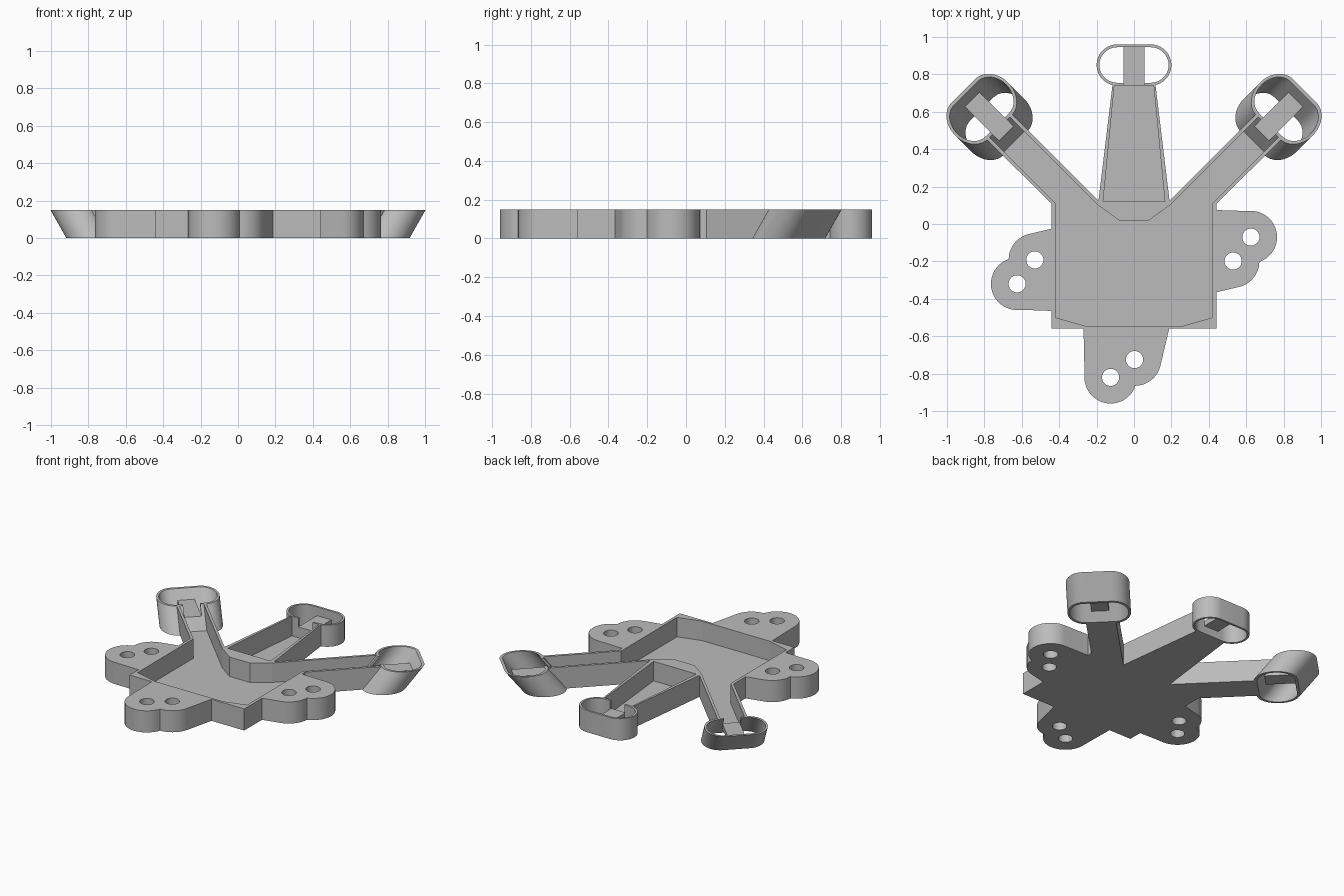
import bpy, bmesh, math
from mathutils import Matrix

if "Cube" in bpy.data.objects:
    bpy.data.objects.remove(bpy.data.objects["Cube"])

H, FLOOR, SLOT = 0.15, 0.015, 0.09
R2 = math.sqrt(2)

gray = bpy.data.materials.new("plain gray")
gray.diffuse_color = (0.5, 0.5, 0.5, 1)
gray.use_nodes = True
gray.node_tree.nodes["Principled BSDF"].inputs["Base Color"].default_value = gray.diffuse_color


def prism(name, pts, z0, z1, matrix=None):
    """Extrude a closed outline between two heights."""
    bm = bmesh.new()
    low = bm.faces.new([bm.verts.new((x, y, z0)) for x, y in pts])
    ext = bmesh.ops.extrude_face_region(bm, geom=[low])
    for v in ext["geom"]:
        if isinstance(v, bmesh.types.BMVert):
            v.co.z = z1
    if matrix:
        bm.transform(matrix)
    bmesh.ops.recalc_face_normals(bm, faces=bm.faces)
    me = bpy.data.meshes.new(name)
    bm.to_mesh(me)
    bm.free()
    me.materials.append(gray)
    ob = bpy.data.objects.new(name, me)
    bpy.context.collection.objects.link(ob)
    return ob


def cut(ob, *cutters):
    """Subtract cutters from an object and remove them."""
    bpy.context.view_layer.objects.active = ob
    for c in cutters:
        m = ob.modifiers.new("cut", "BOOLEAN")
        m.operation, m.solver, m.object = "DIFFERENCE", "EXACT", c
        bpy.ops.object.modifier_apply(modifier=m.name)
        bpy.data.objects.remove(c)


def smooth(ob):
    bpy.ops.object.select_all(action="DESELECT")
    ob.select_set(True)
    bpy.context.view_layer.objects.active = ob
    bpy.ops.object.shade_smooth_by_angle(angle=math.radians(30))


def arc(cx, cy, r, a0, a1, n=20):
    angs = [math.radians(a0 + (a1 - a0) * i / n) for i in range(n + 1)]
    return [(cx + r * math.cos(a), cy + r * math.sin(a)) for a in angs]


def mirrored(half):
    """Close a right-half outline with its mirror image."""
    return half + [(-x, y) for x, y in reversed(half)]


def stadium(r):
    return arc(0.09, 0, r, -90, 90) + arc(-0.09, 0, r, 90, 270)


def arm(s, w):
    """Point on the right diagonal arm: s along it, w across it."""
    return (0.1 + (s + w) / R2, -0.1 + (s - w) / R2)


# Pod frames: local x runs across the arm, local y outward
straight = Matrix.Translation((0, 0.85, 0))
tilt = Matrix(((1, 0, 0, 0), (0, 1.25, 0.8, 0), (0, 0, 1, 0), (0, 0, 0, 1)))
right = Matrix.Translation((0.73, 0.53, 0)) @ Matrix.Rotation(math.radians(-45), 4, "Z") @ tilt
left = Matrix.Scale(-1, 4, (1, 0, 0)) @ right
pods = {"center": straight, "right": right, "left": left}

# Tray with three arms
body = prism("tray", mirrored([
    (0.44, -0.56), (0.44, 0.106), arm(0.95, 0.095), arm(0.95, -0.095),
    (0.19, 0.124), (0.113, 0.76)]), 0, H)
pocket = prism("pocket", mirrored([
    (0.26, -0.545), (0.42, -0.5), (0.42, 0.111), arm(1.0, 0.077), arm(1.0, -0.077),
    (0.19, 0.099), (0.08, 0.02)]), FLOOR, 0.2)
arm_pocket = prism("arm_pocket", mirrored([(0.165, 0.12), (0.1, 0.79)]), FLOOR, 0.2)
cut(body, pocket, arm_pocket)
cut(body, *[prism("pod_space", stadium(0.11), -0.02, 0.22, m) for m in pods.values()])

# Oval pods with a slot and a cross strip
for side, m in pods.items():
    pod = prism(side + "_pod", stadium(0.11), 0, H, m)
    hole = prism("hole", stadium(0.095), -0.02, 0.2, m)
    slot = prism("slot", [(-0.055, -0.2), (0.055, -0.2), (0.055, 0), (-0.055, 0)], SLOT, 0.2, m)
    cut(pod, hole, slot)
    smooth(pod)
    lo, hi = -0.1, 0.1
    prism(side + "_strip", [(-0.055, lo), (0.055, lo), (0.055, hi), (-0.055, hi)], 0.055, SLOT, m)


# Mounting ears: two lobes with a screw hole each
def ear(name, base, place):
    pts = [(base, 0.075), (0.1, 0.071)]
    pts += arc(0.185, -0.07, 0.14, 90, -71) + arc(0.09, -0.2, 0.14, -2, -75)
    pts += [(base, -0.365 + 0.24 * base)]
    ob = prism(name, [place(u, v) for u, v in pts], 0, H)
    for u, v in ((0.185, -0.07), (0.09, -0.198)):
        ring = [place(*p) for p in arc(u, v, 0.046, 0, 345, 23)]
        cut(ob, prism("screw_hole", ring, -0.05, 0.2))
    smooth(ob)


ear("right_ear", -0.01, lambda u, v: (0.44 + u, v))
ear("left_ear", -0.01, lambda u, v: (-0.44 - u, -0.39 - v))
ear("front_ear", -0.08, lambda u, v: (-0.195 - v, -0.635 - u))
